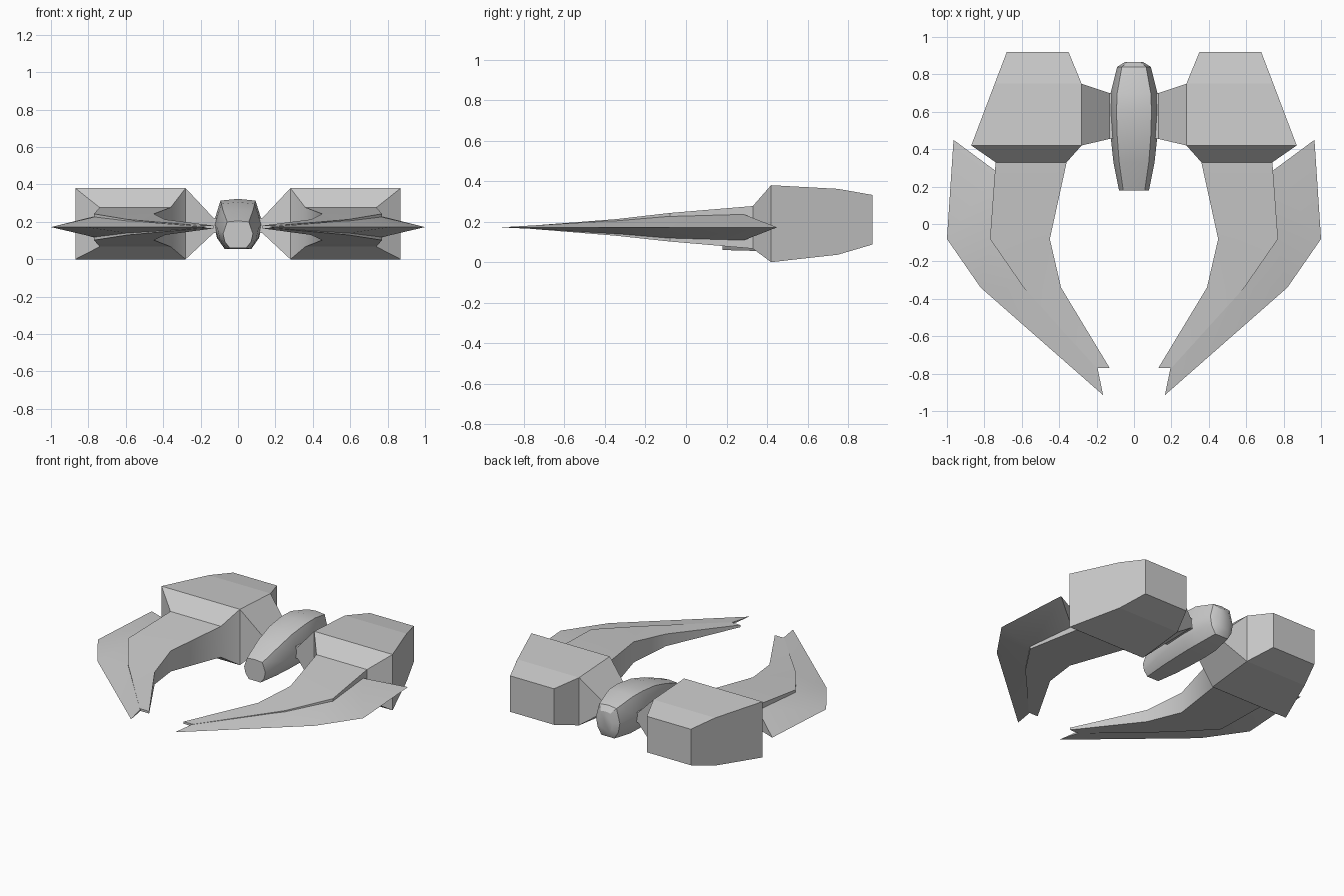
import bpy, bmesh, math

if "Cube" in bpy.data.objects:
    bpy.data.objects.remove(bpy.data.objects["Cube"])


def loft(name, rings, mirror=True, smooth=30):
    """Skin a list of equal-length closed sections and cap both ends."""
    bm = bmesh.new()
    vs = [[bm.verts.new(p) for p in r] for r in rings]
    n = len(rings[0])
    for a, b in zip(vs, vs[1:]):
        for i in range(n):
            j = (i + 1) % n
            bm.faces.new((a[i], a[j], b[j], b[i]))
    bm.faces.new(vs[0])
    bm.faces.new(vs[-1])
    bmesh.ops.recalc_face_normals(bm, faces=bm.faces)
    me = bpy.data.meshes.new(name)
    bm.to_mesh(me)
    bm.free()
    ob = bpy.data.objects.new(name, me)
    bpy.context.collection.objects.link(ob)
    if mirror:
        m = ob.modifiers.new("Mirror", 'MIRROR')
        m.use_clip = False
        m.use_mirror_merge = False
    bpy.ops.object.select_all(action='DESELECT')
    bpy.context.view_layer.objects.active = ob
    ob.select_set(True)
    if smooth:
        bpy.ops.object.shade_smooth_by_angle(angle=math.radians(smooth))
    return ob


def box_ring(y, x0, x1, z0, z1):
    return [(x0, y, z0), (x0, y, z1), (x1, y, z1), (x1, y, z0)]


# engine blocks
loft("engine_block", [box_ring(*r) for r in (
    (0.42, 0.28, 0.87, 0.0, 0.38),
    (0.75, 0.28, 0.745, 0.037, 0.362),
    (0.92, 0.35, 0.68, 0.087, 0.332))], smooth=0)

# curved front arms, tapering to a point
loft("front_arm", [box_ring(*r) for r in (
    (0.42, 0.28, 0.87, 0.0, 0.38),
    (0.33, 0.36, 0.74, 0.067, 0.277),
    (-0.08, 0.45, 0.77, 0.102, 0.243),
    (-0.34, 0.39, 0.59, 0.13, 0.213),
    (-0.77, 0.13, 0.20, 0.165, 0.18))])

# thin outer blades: inner edge x, y, half thickness, then outer edge x, y
Z = 0.172
loft("outer_blade", [
    [(xi, yi, Z + h), (xo, yo, Z), (xi, yi, Z - h)] for xi, yi, h, xo, yo in (
        (0.735, 0.28, 0.066, 0.965, 0.45),
        (0.76, -0.08, 0.056, 1.0, -0.08),
        (0.58, -0.34, 0.034, 0.82, -0.34),
        (0.195, -0.77, 0.007, 0.165, -0.915))])

# connecting necks between engines and pod
loft("neck", [[(x, y0, a0), (x, y0, a1), (x, y1, b1), (x, y1, b0)]
              for x, y0, y1, a0, a1, b0, b1 in (
    (0.28, 0.42, 0.75, 0.0, 0.38, 0.037, 0.362),
    (0.13, 0.455, 0.70, 0.14, 0.22, 0.145, 0.215),
    (0.07, 0.46, 0.69, 0.14, 0.22, 0.145, 0.215))], smooth=0)

# central cockpit pod: y, half width, bottom, top
half = [(0.72, 0.93), (1, 0.05), (0.87, -0.55), (0.55, -1)]
section = [(0, 1)] + half + [(-x, z) for x, z in reversed(half)]
loft("cockpit_pod", [
    [(w * u, y, (z0 + z1) / 2 + v * (z1 - z0) / 2) for u, v in section]
    for y, w, z0, z1 in (
        (0.18, 0.08, 0.06, 0.205),
        (0.33, 0.11, 0.056, 0.265),
        (0.46, 0.124, 0.055, 0.305),
        (0.60, 0.13, 0.055, 0.323),
        (0.70, 0.125, 0.056, 0.322),
        (0.84, 0.09, 0.07, 0.285),
        (0.865, 0.05, 0.11, 0.25))], mirror=False, smooth=35)
